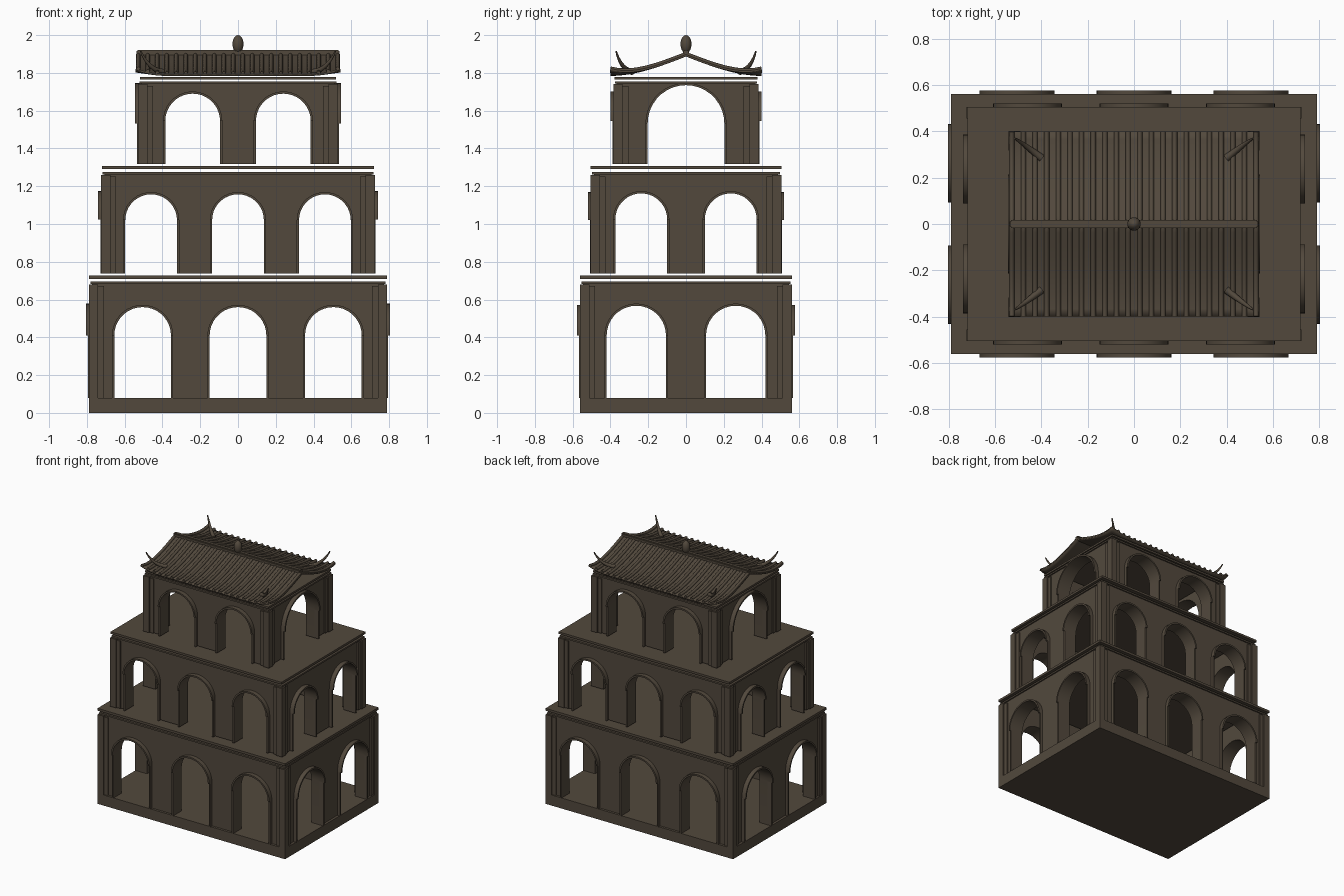
import bpy, bmesh, math
from mathutils import Matrix, Vector

if "Cube" in bpy.data.objects:
    bpy.data.objects.remove(bpy.data.objects["Cube"])

stone = bpy.data.materials.new("weathered_brown_stone")
stone.use_nodes = True
colour = (0.085, 0.066, 0.046, 1)
stone.diffuse_color = colour
bsdf = stone.node_tree.nodes["Principled BSDF"]
bsdf.inputs["Base Color"].default_value = colour
bsdf.inputs["Roughness"].default_value = 0.8


def finish(name, bm, smooth=True):
    bmesh.ops.recalc_face_normals(bm, faces=bm.faces)
    mesh = bpy.data.meshes.new(name)
    bm.to_mesh(mesh)
    bm.free()
    mesh.materials.append(stone)
    obj = bpy.data.objects.new(name, mesh)
    bpy.context.collection.objects.link(obj)
    if smooth:
        bpy.ops.object.select_all(action="DESELECT")
        obj.select_set(True)
        bpy.context.view_layer.objects.active = obj
        bpy.ops.object.shade_smooth_by_angle(angle=math.radians(35))
    return obj


def add_box(bm, x0, x1, y0, y1, z0, z1):
    size = Matrix.Diagonal((x1 - x0, y1 - y0, z1 - z0, 1))
    move = Matrix.Translation(((x0 + x1) / 2, (y0 + y1) / 2, (z0 + z1) / 2))
    bmesh.ops.create_cube(bm, size=1, matrix=move @ size)


def slab(name, hx, hy, z0, z1):
    bm = bmesh.new()
    add_box(bm, -hx, hx, -hy, hy, z0, z1)
    return finish(name, bm, False)


def arc(centre, spring, radius, steps=18):
    return [(centre - radius * math.cos(math.pi * i / steps),
             spring + radius * math.sin(math.pi * i / steps)) for i in range(steps + 1)]


def extrude_outline(bm, outline, y0, y1, turn):
    """Extrude an (x, z) outline from y0 to y1, then turn it about z."""
    face = bm.faces.new([bm.verts.new((x, y0, z)) for x, z in outline])
    new = bmesh.ops.extrude_face_region(bm, geom=[face])["geom"]
    far = [v for v in new if isinstance(v, bmesh.types.BMVert)]
    bmesh.ops.translate(bm, verts=far, vec=(0, y1 - y0, 0))
    bmesh.ops.rotate(bm, verts=list(face.verts) + far, matrix=Matrix.Rotation(turn, 3, "Z"))


def arcade(name, half, face, z0, z1, centres, radius, spring, turn, thick=0.08):
    """One wall with arches open to the floor, plus raised arch surrounds."""
    outline = [(-half, z0)]
    for c in centres:
        outline += [(c - radius, z0)] + arc(c, spring, radius) + [(c + radius, z0)]
    outline += [(half, z0), (half, z1), (-half, z1)]
    bm = bmesh.new()
    extrude_outline(bm, outline, -face, -face + thick, turn)
    finish(name + "_wall", bm)

    bm = bmesh.new()
    rim = 0.012
    for c in centres:
        hood = arc(c, spring, radius + rim) + arc(c, spring, radius)[::-1]
        extrude_outline(bm, hood, -face - 0.033, -face + 0.01, turn)
        for s in (-1, 1):
            a, b = c + s * radius, c + s * (radius + rim)
            jamb = [(a, z0), (b, z0), (b, spring), (a, spring)]
            extrude_outline(bm, jamb, -face - 0.022, -face + 0.01, turn)
    finish(name + "_arch_surrounds", bm)


def storey(name, hx, hy, z0, z1, front, side):
    inset = 0.018
    wx, wy = hx - inset, hy - inset
    top = z1 - 0.012
    for i, side_name in enumerate(("front", "left", "back", "right")):
        centres, radius, spring = side if i % 2 else front
        half, face = (wy - 0.08, wx) if i % 2 else (wx, wy)
        arcade(f"{name}_{side_name}", half, face, z0, top, centres, radius, spring, i * math.pi / 2)
    # stepped corner piers
    bm = bmesh.new()
    for sx in (-1, 1):
        for sy in (-1, 1):
            for out, width in ((0, 0.05), (0.009, 0.08)):
                xs = sorted((sx * (hx - out), sx * (hx - width)))
                ys = sorted((sy * (hy - out), sy * (hy - width)))
                add_box(bm, *xs, *ys, z0, z1 - 0.015 - out)
    finish(name + "_corner_piers", bm, False)
    # thin band closing the top of the walls
    bm = bmesh.new()
    for s in (-1, 1):
        ys = sorted((s * (hy - 0.008), s * (wy - 0.08)))
        xs = sorted((s * (hx - 0.008), s * (wx - 0.08)))
        add_box(bm, 0.008 - hx, hx - 0.008, *ys, top, z1)
        add_box(bm, *xs, 0.08 - wy, wy - 0.08, top, z1)
    finish(name + "_top_band", bm, False)


# three arcaded storeys and the floors between them
slab("base_plinth", 0.79, 0.562, 0, 0.08)
storey("lower_storey", 0.79, 0.562, 0.08, 0.695,
       ((-0.505, 0, 0.505), 0.15, 0.41), ((-0.263, 0.263), 0.157, 0.41))
slab("middle_floor", 0.79, 0.562, 0.709, 0.727)
storey("middle_storey", 0.725, 0.505, 0.738, 1.275,
       ((-0.46, 0, 0.46), 0.137, 1.02), ((-0.237, 0.237), 0.137, 1.025))
slab("upper_floor", 0.72, 0.505, 1.291, 1.307)
storey("upper_storey", 0.53, 0.385, 1.317, 1.755,
       ((-0.24, 0.24), 0.145, 1.545), ((0,), 0.203, 1.532))
slab("ceiling_plate", 0.52, 0.378, 1.764, 1.778)

# sweeping roof
roof_half, eave = 0.54, 0.40


def roof_z(x, y):
    t = abs(y) / eave
    sag = 1.897 - 0.155 * t + 0.052 * t ** 3
    corner = max(0, (abs(x) - 0.38) / 0.16)
    return sag + 0.03 * corner ** 2 * t ** 4


bm = bmesh.new()
cols, rows = 42, 24
grid = [[bm.verts.new((x, y, roof_z(x, y)))
         for y in [eave * (2 * j / rows - 1) for j in range(rows + 1)]]
        for x in [roof_half * (2 * i / cols - 1) for i in range(cols + 1)]]
for i in range(cols):
    for j in range(rows):
        bm.faces.new((grid[i][j], grid[i + 1][j], grid[i + 1][j + 1], grid[i][j + 1]))
roof = finish("roof_sheet", bm)
solid = roof.modifiers.new("thickness", "SOLIDIFY")
solid.thickness = 0.01


def tube(name, paths, depth):
    """Round bars along paths of (point, radius factor)."""
    data = bpy.data.curves.new(name, "CURVE")
    data.dimensions = "3D"
    data.bevel_depth = depth
    data.bevel_resolution = 2
    data.use_fill_caps = True
    for path in paths:
        spline = data.splines.new("POLY")
        spline.points.add(len(path) - 1)
        for p, (co, r) in zip(spline.points, path):
            p.co = (*co, 1)
            p.radius = r
        spline.use_smooth = True
    data.materials.append(stone)
    obj = bpy.data.objects.new(name, data)
    bpy.context.collection.objects.link(obj)
    bpy.ops.object.select_all(action="DESELECT")
    obj.select_set(True)
    bpy.context.view_layer.objects.active = obj
    bpy.ops.object.convert(target="MESH")


# rolled tile rows running down both slopes
ribs = []
for i in range(22):
    x = (roof_half - 0.012) * (2 * i / 21 - 1)
    ys = [eave * (2 * j / rows - 1) for j in range(rows + 1)]
    ribs.append([(Vector((x, y, roof_z(x, y) + 0.003)), 1) for y in ys])
tube("roof_tile_rows", ribs, 0.011)

# upturned corner horns
horns = []
for sx in (-1, 1):
    for sy in (-1, 1):
        start, bend, tip = Vector((0.40, 0.285, 1.805)), Vector((0.475, 0.345, 1.82)), Vector((0.515, 0.37, 1.915))
        path = []
        for k in range(11):
            t = k / 10
            p = start * (1 - t) ** 2 + bend * 2 * t * (1 - t) + tip * t * t
            path.append((Vector((sx * p.x, sy * p.y, p.z)), 1 - 0.75 * t))
        horns.append(path)
tube("corner_horns", horns, 0.017)

# ridge bar and finial
bm = bmesh.new()
add_box(bm, -0.537, 0.537, -0.017, 0.017, 1.895, 1.922)
bmesh.ops.bevel(bm, geom=bm.edges[:], offset=0.006, segments=2, affect="EDGES")
finish("ridge_bar", bm)
bm = bmesh.new()
bmesh.ops.create_uvsphere(bm, u_segments=20, v_segments=12, radius=1,
                          matrix=Matrix.Translation((0, 0, 1.952)) @ Matrix.Diagonal((0.029, 0.029, 0.048, 1)))
finish("ridge_finial", bm)
